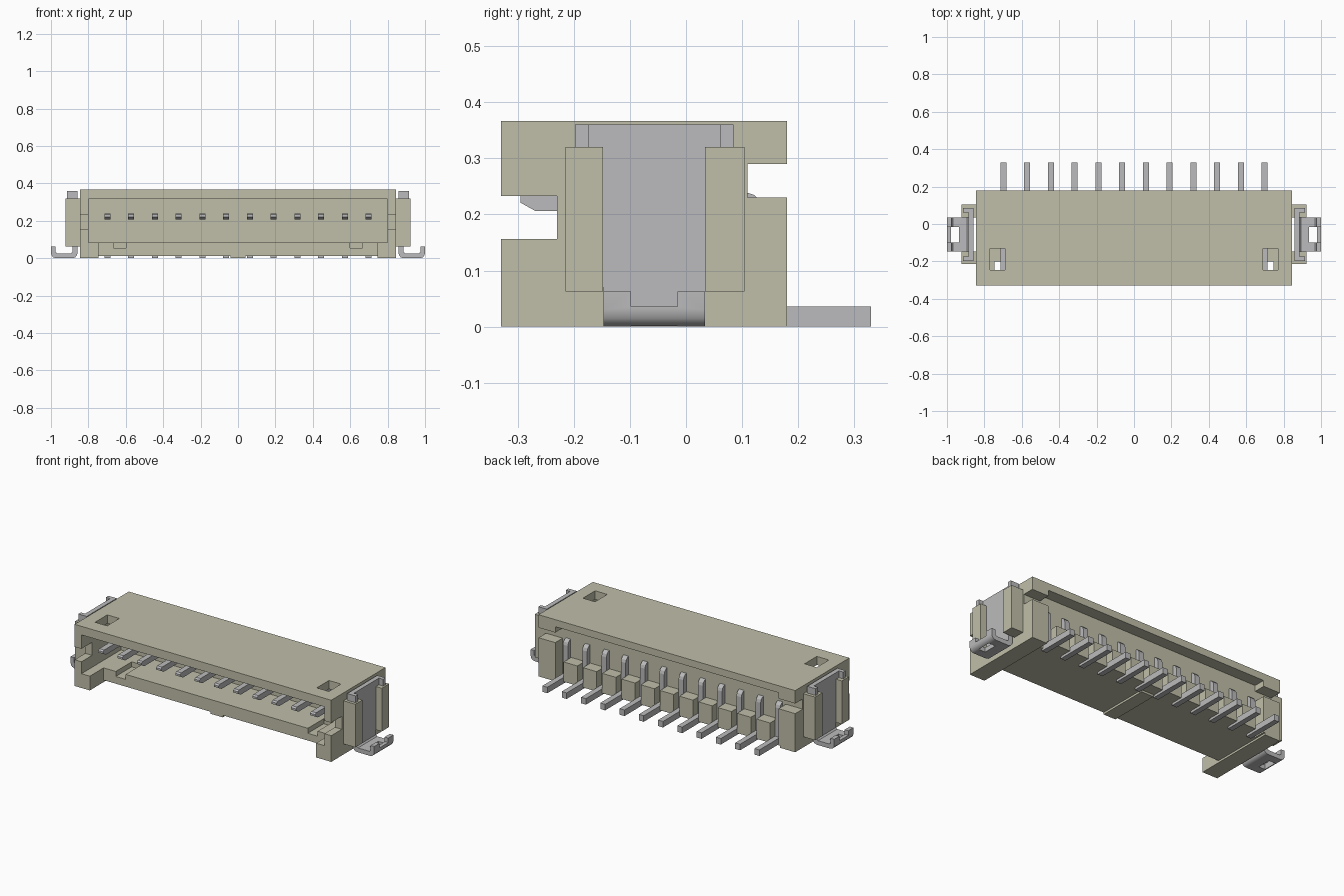
import bpy, bmesh, math

if "Cube" in bpy.data.objects:
    bpy.data.objects.remove(bpy.data.objects["Cube"], do_unlink=True)


def material(name, rgb, metallic=0.0):
    m = bpy.data.materials.new(name)
    m.use_nodes = True
    m.diffuse_color = (*rgb, 1)
    node = m.node_tree.nodes["Principled BSDF"]
    node.inputs["Base Color"].default_value = (*rgb, 1)
    node.inputs["Roughness"].default_value = 0.6
    return m


PLASTIC = material("beige plastic", (0.53, 0.52, 0.40))
METAL = material("tin grey metal", (0.50, 0.50, 0.51))


def prism(name, mat, axis, points, lo, hi):
    """Extrude a closed profile along x (points are y, z) or y (points are x, z)."""
    def place(p, t):
        return (t, p[0], p[1]) if axis == "x" else (p[0], t, p[1])
    bm = bmesh.new()
    face = bm.faces.new([bm.verts.new(place(p, lo)) for p in points])
    res = bmesh.ops.extrude_face_region(bm, geom=[face])
    verts = [v for v in res["geom"] if isinstance(v, bmesh.types.BMVert)]
    shift = place((0, 0), hi - lo)
    bmesh.ops.translate(bm, verts=verts, vec=shift)
    bmesh.ops.recalc_face_normals(bm, faces=bm.faces)
    me = bpy.data.meshes.new(name)
    bm.to_mesh(me)
    bm.free()
    me.materials.append(mat)
    ob = bpy.data.objects.new(name, me)
    bpy.context.collection.objects.link(ob)
    return ob


def box(name, mat, x, y, z):
    pts = [(y[0], z[0]), (y[1], z[0]), (y[1], z[1]), (y[0], z[1])]
    return prism(name, mat, "x", pts, x[0], x[1])


def cut(ob, x, y, z, pair=False):
    """Carve a box out of an object, optionally on both sides."""
    spans = [x, (-x[1], -x[0])] if pair else [x]
    for span in spans:
        cutter = box("cutter", ob.data.materials[0], span, y, z)
        cutter.hide_render = True
        mod = ob.modifiers.new("cut", "BOOLEAN")
        mod.operation = "DIFFERENCE"
        mod.solver = "EXACT"
        mod.object = cutter
        graph = bpy.context.evaluated_depsgraph_get()
        me = bpy.data.meshes.new_from_object(ob.evaluated_get(graph))
        ob.modifiers.clear()
        ob.data = me
        bpy.data.objects.remove(cutter, do_unlink=True)


def mirror(ob):
    ob.modifiers.new("mirror", "MIRROR").use_axis[0] = True


def smooth(ob):
    bpy.ops.object.select_all(action="DESELECT")
    ob.select_set(True)
    bpy.context.view_layer.objects.active = ob
    bpy.ops.object.shade_smooth_by_angle(angle=math.radians(40))


# Housing shell
body = box("housing", PLASTIC, (-0.845, 0.845), (-0.33, 0.18), (0, 0.367))
cut(body, (-0.8, 0.8), (-0.4, 0.04), (0.085, 0.316))             # mating cavity
cut(body, (-0.745, 0.745), (-0.4, -0.2), (-0.1, 0.1))            # set-back floor
cut(body, (-0.745, 0.745), (-0.5, 0.3), (-0.1, 0.012))           # raised underside
cut(body, (0.78, 0.9), (-0.4, -0.23), (0.156, 0.233), True)      # side notches
cut(body, (-0.735, 0.735), (0.11, 0.3), (-0.1, 0.325))           # rear recess
cut(body, (-0.9, 0.9), (0.11, 0.3), (0.23, 0.29))                # rear end notches
cut(body, (0.6, 0.665), (-0.4, -0.05), (0.055, 0.1), True)       # keying grooves
cut(body, (0.69, 0.77), (-0.245, -0.13), (0.29, 0.4), True)      # top windows

# Shallow pad under the floor
box("underside_pad", PLASTIC, (-0.04, 0.04), (-0.2, 0.11), (0.0, 0.02))

# Contact pins, with dividers between them at the rear
PINS = 12
PITCH = 1.396 / (PINS - 1)
PIN_PROFILE = [(-0.295, 0.233), (-0.295, 0.221), (-0.268, 0.206), (0.102, 0.206),
               (0.102, 0.0), (0.33, 0.0), (0.33, 0.036), (0.137, 0.036),
               (0.137, 0.208), (0.132, 0.224), (0.121, 0.235), (0.106, 0.24),
               (0.06, 0.24), (-0.285, 0.24)]
for i in range(PINS):
    x = -0.698 + i * PITCH
    prism(f"contact_pin_{i + 1}", METAL, "x", PIN_PROFILE, x - 0.016, x + 0.016)
    if i < PINS - 1:
        mid = x + PITCH / 2
        box(f"rear_divider_{i + 1}", PLASTIC, (mid - 0.045, mid + 0.045),
            (0.09, 0.18), (0.012, 0.13))

# Plastic guides on each end
for name, y in (("front_guide", (-0.215, -0.148)), ("rear_guide", (0.034, 0.104))):
    mirror(box(name, PLASTIC, (0.835, 0.923), y, (0.063, 0.32)))

# Metal retention plates with outward lips
mirror(box("retention_plate", METAL, (0.858, 0.885), (-0.198, 0.085), (0.07, 0.36)))
for name, y in (("front_lip", (-0.198, -0.174)), ("rear_lip", (0.061, 0.085))):
    mirror(box(name, METAL, (0.858, 0.913), y, (0.07, 0.36)))

# Curled solder feet with a central slot
FOOT = [(0.858, 0.08), (0.858, 0.03), (0.861, 0.016), (0.87, 0.005), (0.885, 0.0),
        (0.975, 0.0), (0.988, 0.005), (0.997, 0.015), (1.0, 0.03), (1.0, 0.063),
        (0.976, 0.063), (0.976, 0.034), (0.968, 0.026), (0.893, 0.026),
        (0.885, 0.034), (0.885, 0.08)]
foot = prism("solder_foot", METAL, "y", FOOT, -0.147, 0.034)
cut(foot, (0.935, 0.978), (-0.098, -0.015), (-0.1, 0.2))
cut(foot, (0.95, 1.1), (-0.098, -0.015), (0.036, 0.2))
smooth(foot)
mirror(foot)
